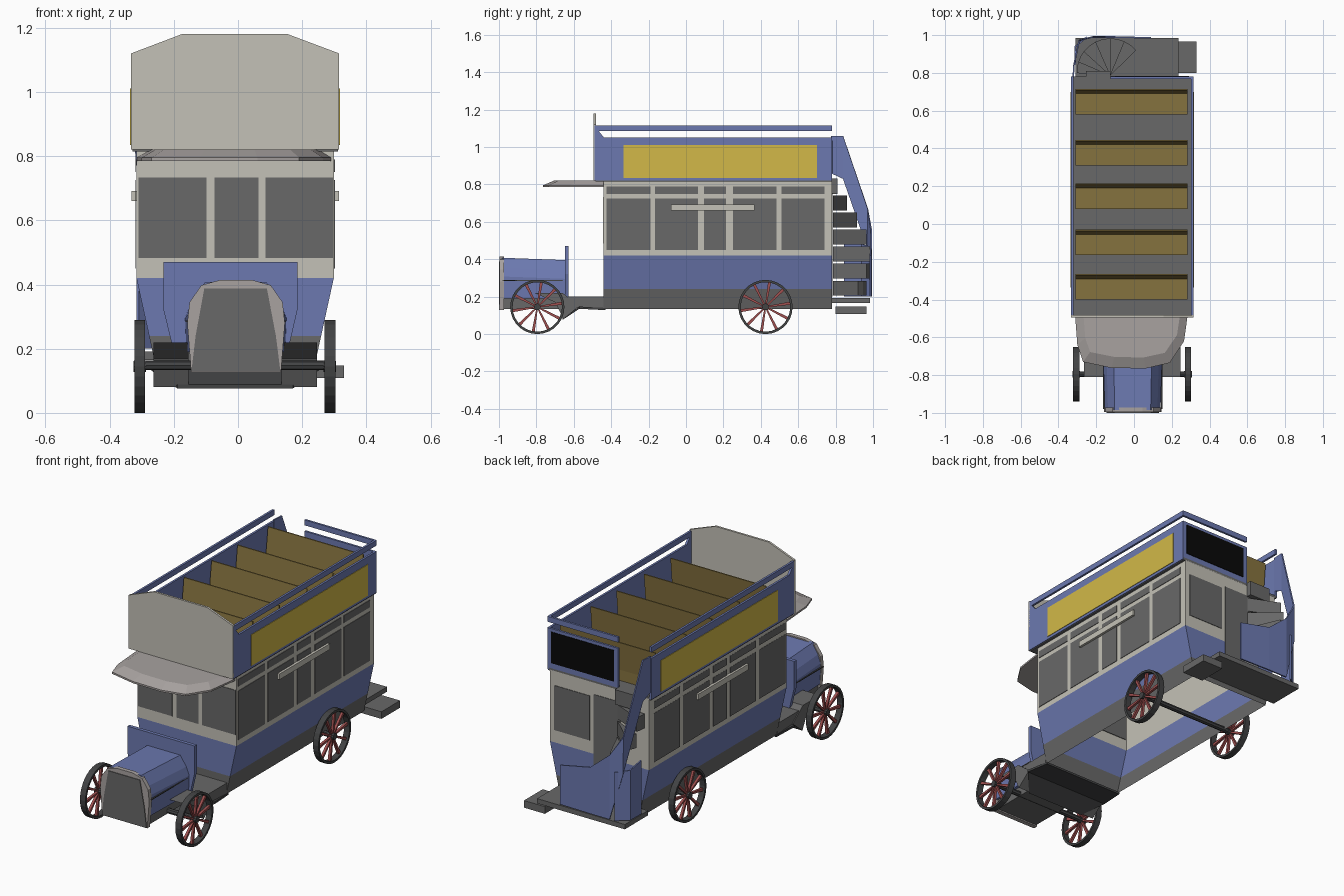
import bpy, bmesh
from math import sin, cos, pi, radians

cube = bpy.data.objects.get("Cube")
if cube:
    bpy.data.objects.remove(cube, do_unlink=True)

CX = -0.009          # centre line of the coachwork


def material(name, hexcode):
    lin = []
    for i in (0, 2, 4):
        c = int(hexcode[i:i + 2], 16) / 255
        lin.append(c / 12.92 if c < 0.04 else ((c + 0.055) / 1.055) ** 2.4)
    m = bpy.data.materials.new(name)
    m.use_nodes = True
    m.diffuse_color = (*lin, 1)
    m.node_tree.nodes["Principled BSDF"].inputs["Base Color"].default_value = (*lin, 1)
    return m


CREAM = material("cream_paint", "C4C1B7")
BLUE = material("blue_paint", "6C79B0")
YELLOW = material("yellow_panel", "D2B948")
GREY = material("mid_grey", "686868")
DARK = material("dark_rubber", "424344")
WARM = material("warm_grey_metal", "A8A2A0")
BROWN = material("brown_wood", "877440")
BLACK = material("black_panel", "080808")
RED = material("red_spokes", "A05050")


def finish(name, bm, *mats, fix=True):
    if fix:
        bmesh.ops.recalc_face_normals(bm, faces=bm.faces)
    me = bpy.data.meshes.new(name)
    bm.to_mesh(me)
    bm.free()
    for m in mats:
        me.materials.append(m)
    ob = bpy.data.objects.new(name, me)
    bpy.context.collection.objects.link(ob)
    return ob


def loft(bm, rings, caps=True):
    """Skin a list of equal-length point rings."""
    vs = [[bm.verts.new(p) for p in r] for r in rings]
    n = len(vs[0])
    faces = []
    for a, b in zip(vs, vs[1:]):
        faces += [bm.faces.new((a[i], a[(i + 1) % n], b[(i + 1) % n], b[i])) for i in range(n)]
    if caps:
        bm.faces.new(vs[0])
        bm.faces.new(vs[-1])
    return faces


def prism(name, polys, axis, a, b, mat):
    """Extrude flat outlines from a to b along an axis."""
    put = {"x": lambda u, v, w: (w, u, v), "y": lambda u, v, w: (u, w, v),
           "z": lambda u, v, w: (u, v, w)}[axis]
    bm = bmesh.new()
    for poly in polys:
        loft(bm, [[put(u, v, w) for u, v in poly] for w in (a, b)])
    return finish(name, bm, mat)


def rect(u0, u1, v0, v1):
    return [(u0, v0), (u1, v0), (u1, v1), (u0, v1)]


def box(name, x0, x1, y0, y1, z0, z1, mat):
    return prism(name, [rect(x0, x1, y0, y1)], "z", z0, z1, mat)


# Lower saloon shell: grey sill, tapered blue panels, cream window band
HW, FRONT, REAR = 0.3075, -0.44, 0.78
bm = bmesh.new()
rings = [[(x, y, z) for x, y in rect(CX - h, CX + h, FRONT, REAR)]
         for h, z in ((0.245, 0.135), (0.268, 0.24), (HW, 0.42), (HW, 0.82))]
for i, f in enumerate(loft(bm, rings, caps=False)):
    f.material_index = i // 4
finish("saloon_body", bm, GREY, BLUE, CREAM)

# Saloon windows and top lights on both sides
bays = [(-0.425, -0.19), (-0.165, 0.065), (0.095, 0.215), (0.25, 0.485), (0.51, 0.74)]
panes = [rect(a, b, 0.45, 0.725) for a, b in bays] + [rect(a, b, 0.75, 0.79) for a, b in bays]
for s, side in ((1, "left"), (-1, "right")):
    x = CX + s * HW
    prism(side + "_windows", panes, "x", x - 0.004, x + s * 0.003, GREY)
    prism(side + "_name_board", [rect(-0.08, 0.365, 0.66, 0.692)], "x", x, x + s * 0.016, CREAM)
    # Upper deck side panel with swept front corner, advert panel and hand rail
    x = CX + s * 0.324
    outline = [(-0.49, 0.82), (REAR, 0.82), (REAR, 1.052), (-0.44, 1.052), (-0.49, 1.115)]
    prism(side + "_deck_panel", [outline], "x", x - s * 0.012, x, BLUE)
    prism(side + "_advert", [rect(-0.335, 0.70, 0.835, 1.01)], "x", x - s * 0.004, x + s * 0.003, YELLOW)
    prism(side + "_deck_rail", [rect(-0.49, REAR, 1.085, 1.115)], "x", x - s * 0.012, x, BLUE)

# Front windows, rear window and rear door
prism("front_windows", [rect(a, b, 0.483, 0.733) for a, b in
      ((-0.31, -0.098), (-0.073, 0.064), (0.086, 0.296))], "y", FRONT - 0.003, FRONT + 0.004, GREY)
prism("rear_window", [rect(0.05, 0.27, 0.49, 0.74)], "y", REAR - 0.004, REAR + 0.003, GREY)
prism("rear_door", [rect(-0.14, 0.025, 0.2, 0.755)], "y", REAR - 0.004, REAR + 0.003, GREY)

# Upper deck floor, front screen, rear panel
box("deck_floor", CX - 0.32, CX + 0.32, -0.485, REAR, 0.815, 0.83, GREY)
screen = [(-0.333, 0.82), (0.315, 0.82), (0.315, 1.12), (0.155, 1.18), (-0.175, 1.18), (-0.333, 1.12)]
prism("front_screen", [screen], "y", -0.494, -0.482, CREAM)
box("rear_deck_panel", -0.125, 0.315, REAR - 0.012, REAR, 0.82, 1.052, BLUE)
box("rear_sign", -0.1, 0.29, REAR - 0.004, REAR + 0.003, 0.86, 1.035, BLACK)
box("rear_deck_rail", -0.125, 0.315, REAR - 0.012, REAR, 1.085, 1.115, BLUE)

# Five bench seats with raked backs
for i, y in enumerate((0.58, 0.31, 0.08, -0.165, -0.40)):
    profile = [(y, 0.83), (y, 0.9), (y + 0.11, 0.905), (y + 0.128, 1.05),
               (y + 0.135, 1.05), (y + 0.12, 0.89), (y + 0.12, 0.83)]
    prism("bench_%d" % (i + 1), [profile], "x", -0.31, 0.282, BROWN)

# Canopy over the driver
edge = [(-0.315, FRONT), (-0.30, -0.64), (-0.27, -0.73), (-0.12, -0.762), (0.06, -0.765),
        (0.19, -0.735), (0.265, -0.62), (0.29, FRONT)]
bm = bmesh.new()
loft(bm, [[(x, y, 0.785) for x, y in edge], [(x, y, 0.795) for x, y in edge],
          [(x * 0.86, FRONT + (y - FRONT) * 0.82, 0.82) for x, y in edge]])
finish("driver_canopy", bm, WARM)

# Bonnet, chamfered and slightly flared to the rear
def bonnet_ring(y, k, dz):
    pts = [(-0.148, 0.19), (-0.152, 0.30), (-0.135, 0.345), (-0.098, 0.40),
           (0.098, 0.40), (0.135, 0.345), (0.152, 0.30), (0.148, 0.19)]
    return [(x * k - 0.007, y, z + (dz if z > 0.25 else 0)) for x, z in pts]

bm = bmesh.new()
loft(bm, [bonnet_ring(-0.985, 0.97, 0.008), bonnet_ring(-0.635, 1.04, -0.005)])
finish("bonnet", bm, BLUE)
for s in (-1, 1):
    x = s * 0.153 - 0.007
    box("bonnet_hinge", x - 0.004, x + 0.004, -0.98, -0.65, 0.283, 0.288, DARK)

# Radiator shell and core
half = [(0.14, 0.128), (0.152, 0.28), (0.145, 0.345), (0.108, 0.398), (0.05, 0.414)]
shell = [(x - 0.006, z) for x, z in half] + [(-x - 0.006, z) for x, z in reversed(half)]
prism("radiator_shell", [shell], "y", -0.996, -0.972, WARM)
core = [(-0.145, 0.13), (0.132, 0.13), (0.118, 0.24), (0.09, 0.388), (-0.105, 0.388), (-0.132, 0.24)]
prism("radiator_core", [core], "y", -1.0, -0.992, GREY)

# Bulkhead, chassis, cab floor and sloping foot board
dash = [(-0.232, 0.47), (-0.232, 0.32), (-0.2, 0.19), (0.155, 0.19), (0.185, 0.32), (0.185, 0.47)]
prism("bulkhead", [dash], "y", -0.648, -0.628, BLUE)
box("front_chassis", -0.14, 0.125, -0.975, -0.60, 0.135, 0.20, GREY)
box("cab_floor", CX - 0.25, CX + 0.25, -0.63, FRONT, 0.14, 0.20, GREY)
bm = bmesh.new()
loft(bm, [[(CX + sx * h, y, z + dz) for sx, dz in ((-1, 0), (1, 0), (1, 0.012), (-1, 0.012))]
          for y, z, h in ((-0.43, 0.128, 0.25), (-0.57, 0.135, 0.265), (-0.66, 0.076, 0.18))])
finish("foot_board", bm, DARK)
for s in (-1, 1):
    x = CX + s * 0.2
    prism("front_wing", [[(-0.81, 0.22), (-0.66, 0.22), (-0.57, 0.15), (-0.655, 0.08), (-0.70, 0.17)]],
          "x", x - 0.055, x + 0.055, GREY)

# Wheels: rim, hub and tapered spokes
R = 0.145
for end, wy in (("front", -0.795), ("rear", 0.425)):
    for s, side in ((1, "left"), (-1, "right")):
        x = CX - 0.001 + s * 0.296
        tag = end + "_" + side
        bm = bmesh.new()
        circles = []
        for r, dx in ((R, -0.017), (R, 0.017), (R - 0.013, 0.017), (R - 0.013, -0.017), (R, -0.017)):
            circles.append([(x + dx, wy + r * cos(i * pi / 14), R + r * sin(i * pi / 14)) for i in range(28)])
        loft(bm, circles, caps=False)
        bmesh.ops.remove_doubles(bm, verts=bm.verts, dist=0.0001)
        tyre = finish(tag + "_tyre", bm, DARK)
        spokes = []
        for i in range(10):
            a = i * pi / 5 + 0.15
            spokes.append([(wy + r * cos(a) - w * sin(a), R + r * sin(a) + w * cos(a)) for r, w in
                           ((0.012, -0.004), (0.134, -0.008), (0.134, 0.008), (0.012, 0.004))])
        prism(tag + "_spokes", spokes, "x", x - 0.007, x + 0.007, RED)
        hub = [(wy + 0.018 * cos(i * pi / 5), R + 0.018 * sin(i * pi / 5)) for i in range(10)]
        prism(tag + "_hub", [hub], "x", x - 0.02, x + 0.02, DARK)
    axle = [(wy + 0.015 * cos(i * pi / 4), 0.148 + 0.015 * sin(i * pi / 4)) for i in range(8)]
    prism(end + "_axle", [axle], "x", CX - 0.315, CX + 0.31, DARK)

# Rear platform and side step
box("rear_platform", -0.31, 0.235, REAR, 0.985, 0.165, 0.192, GREY)
box("platform_step", 0.20, 0.33, 0.80, 0.965, 0.108, 0.148, GREY)

# Winding stair: wedge treads climbing around a newel
NX, NY = -0.125, 0.805
turns = (40, 65, 90, 116, 142, 162, 182)
for i, (a, b) in enumerate(zip(turns, turns[1:])):
    arc = [(NX + 0.178 * cos(radians(t)), NY + 0.178 * sin(radians(t))) for t in (a, (a + b) / 2, b)]
    z = 0.205 + i * 0.091
    prism("stair_tread_%d" % (i + 1), [[(NX, NY - 0.018)] + arc], "z", z, z + 0.08, GREY)
box("stair_landing", -0.255, NX, 0.72, 0.81, 0.75, 0.833, GREY)

# Blue stair guard sweeping round the corner and up to the deck
def ribbon(name, path):
    bm = bmesh.new()
    pairs = [(bm.verts.new((x, y, a)), bm.verts.new((x, y, b))) for x, y, a, b in path]
    for p, q in zip(pairs, pairs[1:]):
        bm.faces.new((p[0], q[0], q[1], p[1]))
    ob = finish(name, bm, BLUE, fix=False)
    mod = ob.modifiers.new("thickness", "SOLIDIFY")
    mod.thickness, mod.offset = 0.008, 0

ribbon("stair_guard", [(0.09, 0.985, 0.2, 0.42), (-0.1, 0.99, 0.2, 0.46), (-0.22, 0.99, 0.2, 0.56),
                       (-0.29, 0.972, 0.46, 0.67), (-0.318, 0.84, 0.83, 1.06), (-0.322, 0.775, 0.86, 1.06)])
ribbon("stair_side_panel", [(-0.25, 0.99, 0.2, 0.47), (-0.31, 0.94, 0.2, 0.48), (-0.312, 0.845, 0.2, 0.5)])
